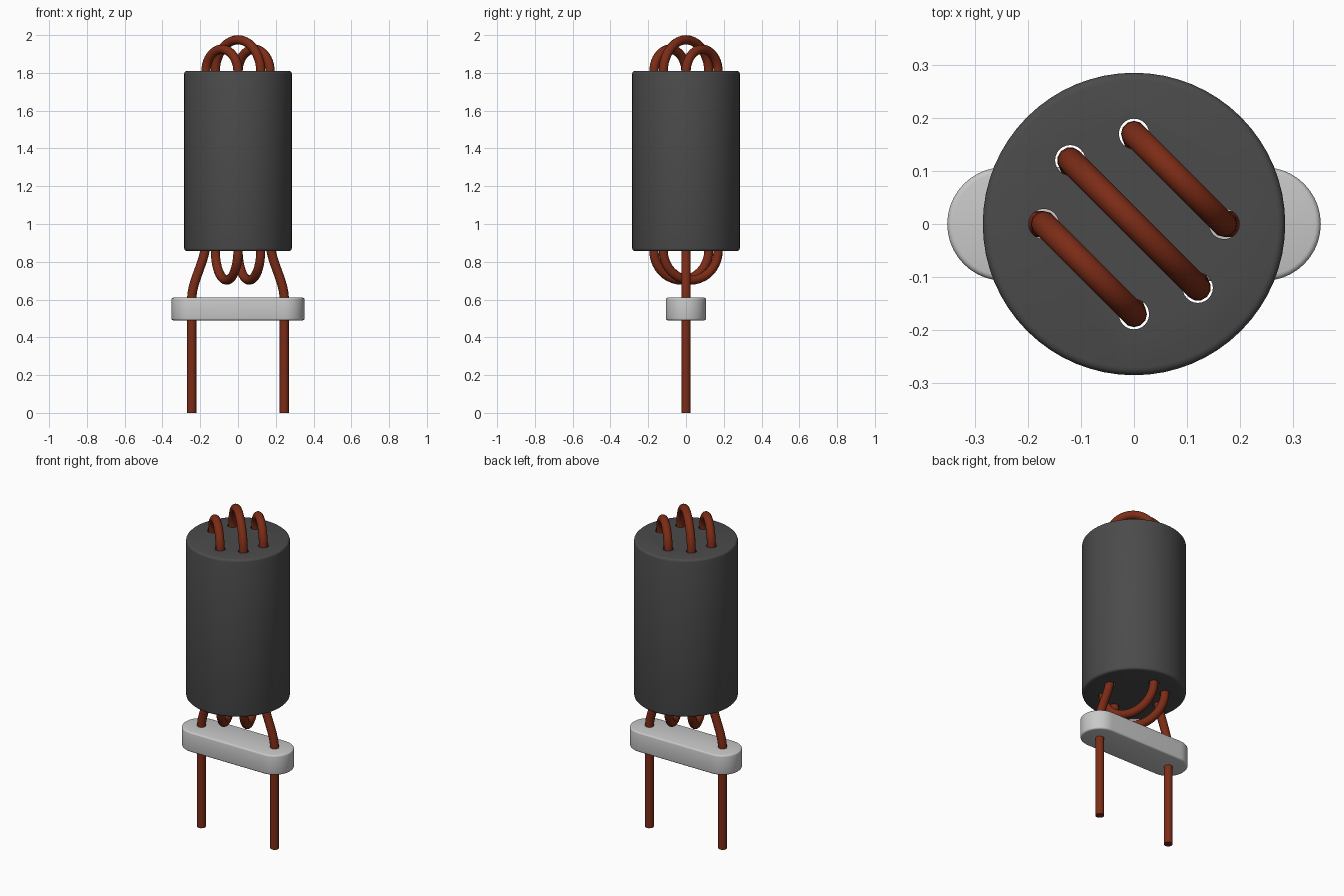
import bpy, bmesh, math
from mathutils import Vector

cube = bpy.data.objects.get("Cube")
if cube:
    bpy.data.objects.remove(cube, do_unlink=True)

BOTTOM, TOP = 0.857, 1.81       # core ends
ARC_TOP = 1.805
RING, WIRE, HOLE = 0.17, 0.0245, 0.0285
LEG_X, PLATE_LOW, PLATE_HIGH = 0.245, 0.49, 0.61


def material(name, rgb):
    mat = bpy.data.materials.new(name)
    mat.use_nodes = True
    mat.diffuse_color = (*rgb, 1)
    mat.node_tree.nodes["Principled BSDF"].inputs["Base Color"].default_value = (*rgb, 1)
    return mat


def add(name, data, mat):
    obj = bpy.data.objects.new(name, data)
    bpy.context.collection.objects.link(obj)
    if mat:
        data.materials.append(mat)
    return obj


def prism(name, outline, low, high, mat):
    """Extrude a flat outline between two heights."""
    bm = bmesh.new()
    face = bm.faces.new([bm.verts.new((x, y, low)) for x, y in outline])
    top = bmesh.ops.extrude_face_region(bm, geom=[face])["geom"]
    verts = [v for v in top if isinstance(v, bmesh.types.BMVert)]
    bmesh.ops.translate(bm, verts=verts, vec=(0, 0, high - low))
    bmesh.ops.recalc_face_normals(bm, faces=bm.faces)
    mesh = bpy.data.meshes.new(name)
    bm.to_mesh(mesh)
    bm.free()
    return add(name, mesh, mat)


def arc(cx, cy, radius, start, end, steps):
    angles = [math.radians(start + (end - start) * i / steps) for i in range(steps + 1)]
    return [(cx + radius * math.cos(a), cy + radius * math.sin(a)) for a in angles]


def activate(obj):
    bpy.ops.object.select_all(action="DESELECT")
    obj.select_set(True)
    bpy.context.view_layer.objects.active = obj


def bevel(obj, width):
    mod = obj.modifiers.new("Rounded edges", "BEVEL")
    mod.width, mod.segments, mod.limit_method = width, 3, "ANGLE"
    mod.angle_limit = math.radians(60)


def finish(obj):
    """Apply modifiers and smooth the rounded sides."""
    activate(obj)
    for mod in list(obj.modifiers):
        bpy.ops.object.modifier_apply(modifier=mod.name)
    bpy.ops.object.shade_smooth_by_angle(angle=math.radians(35))


core_grey = material("Dark grey ferrite", (0.07, 0.07, 0.07))
plate_grey = material("Light grey plastic", (0.58, 0.58, 0.58))
copper = material("Red brown wire", (0.2, 0.025, 0.008))

# Holes in the order the wire threads them
holes = [Vector((RING * math.cos(math.radians(a)), RING * math.sin(math.radians(a)), 0))
         for a in (180, 270, 135, 315, 90, 0)]

# Ferrite core with six through holes
core = prism("ferrite_core", arc(0, 0, 0.285, 0, 360, 64)[:-1], BOTTOM, TOP, core_grey)
bevel(core, 0.014)
cutters = []
for h in holes:
    cutter = prism("hole_cutter", arc(h.x, h.y, HOLE, 0, 360, 24)[:-1],
                   BOTTOM - 0.1, TOP + 0.1, None)
    cutter.hide_render = True
    cutters.append(cutter)
    mod = core.modifiers.new("Hole", "BOOLEAN")
    mod.operation, mod.solver, mod.object = "DIFFERENCE", "EXACT", cutter
finish(core)
for cutter in cutters:
    bpy.data.objects.remove(cutter, do_unlink=True)

# Spacer plate with round ends
outline = arc(LEG_X, 0, 0.107, -90, 90, 20) + arc(-LEG_X, 0, 0.107, 90, 270, 20)
plate = prism("spacer_plate", outline, PLATE_LOW, PLATE_HIGH, plate_grey)
bevel(plate, 0.01)
finish(plate)


def leg(side):
    """Straight pin, then an S bend up into the core."""
    path = [Vector((side * LEG_X, 0, 0)), Vector((side * LEG_X, 0, PLATE_LOW))]
    low, high = PLATE_HIGH - 0.01, BOTTOM + 0.05
    for i in range(17):
        t = i / 16
        ease = t * t * (3 - 2 * t)
        path.append(Vector((side * (LEG_X + (RING - LEG_X) * ease), 0, low + (high - low) * t)))
    return path


def loop(a, b, z, up):
    """Half circle from one hole to the next."""
    mid, half = (a + b) / 2, (a - b) / 2
    return [mid + half * math.cos(math.pi * i / 20)
            + Vector((0, 0, z + up * half.length * math.sin(math.pi * i / 20)))
            for i in range(21)]


# One continuous wire threaded through every hole
path = leg(-1)
for i in range(5):
    over = i % 2 == 0
    path += loop(holes[i], holes[i + 1], ARC_TOP if over else BOTTOM + 0.003, 1 if over else -1)
path += reversed(leg(1))

curve = bpy.data.curves.new("wire", "CURVE")
curve.dimensions = "3D"
curve.bevel_depth, curve.bevel_resolution = WIRE, 4
curve.use_fill_caps = True
spline = curve.splines.new("POLY")
spline.points.add(len(path) - 1)
for point, co in zip(spline.points, path):
    point.co = (*co, 1)
wire = add("wire", curve, copper)
activate(wire)
bpy.ops.object.convert(target="MESH")
bpy.ops.object.shade_smooth_by_angle(angle=math.radians(40))
